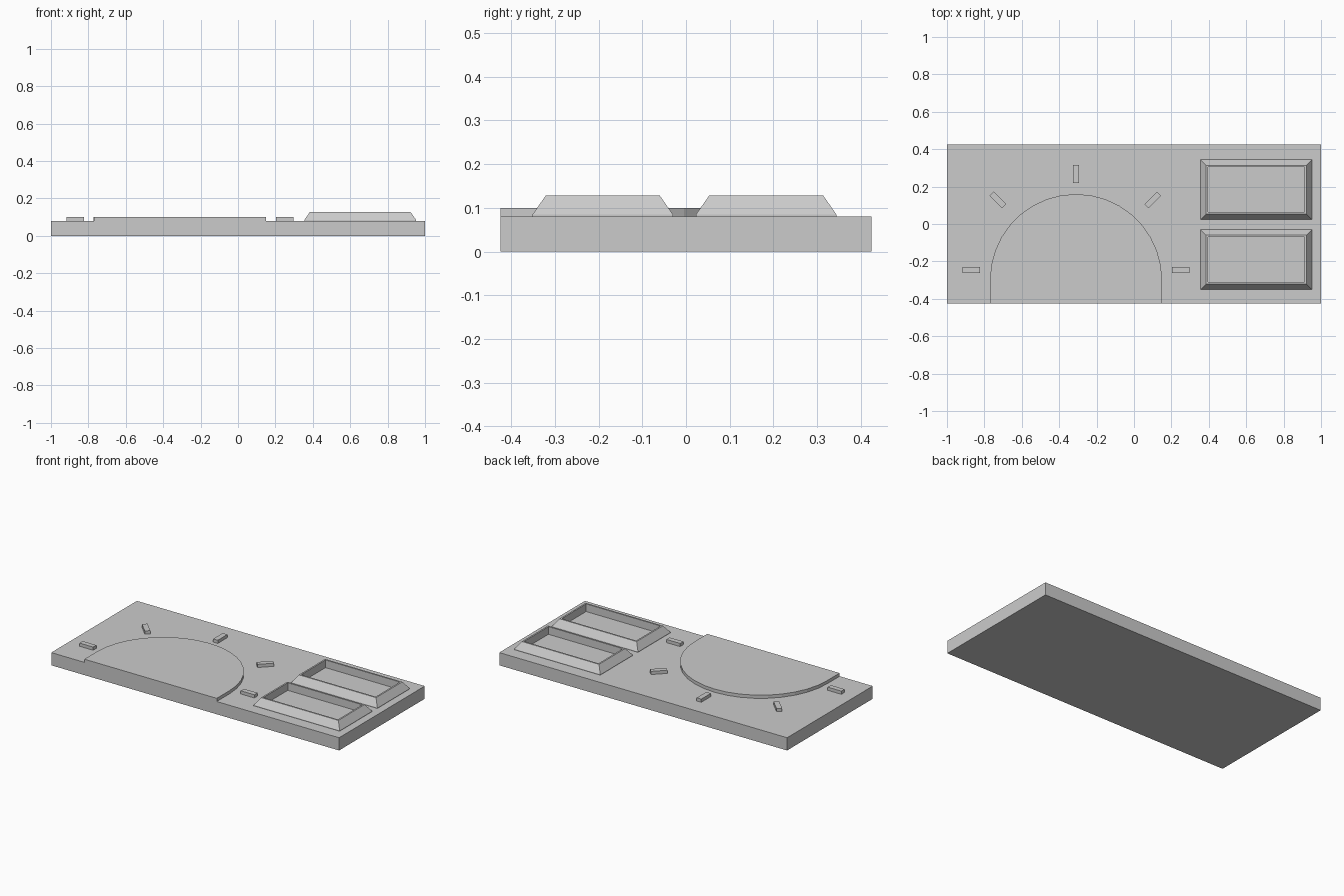
import bpy, bmesh, math
from mathutils import Matrix

if "Cube" in bpy.data.objects:
    bpy.data.objects.remove(bpy.data.objects["Cube"])


def finish(name, bm):
    bmesh.ops.recalc_face_normals(bm, faces=bm.faces)
    me = bpy.data.meshes.new(name)
    bm.to_mesh(me)
    bm.free()
    ob = bpy.data.objects.new(name, me)
    bpy.context.collection.objects.link(ob)
    return ob


def box(name, center, size, angle=0.0):
    bm = bmesh.new()
    m = (Matrix.Translation(center) @ Matrix.Rotation(angle, 4, 'Z')
         @ Matrix.Diagonal((*size, 1)))
    bmesh.ops.create_cube(bm, size=1, matrix=m)
    return finish(name, bm)


def prism(name, outline, z0, z1):
    bm = bmesh.new()
    face = bm.faces.new([bm.verts.new((x, y, z0)) for x, y in outline])
    top = bmesh.ops.extrude_face_region(bm, geom=[face])['geom']
    if face.is_valid is False or len(bm.faces) == len(outline) + 1:
        bm.faces.new([v for v in bm.verts if abs(v.co.z - z0) < 1e-6][:len(outline)])
    for v in top:
        if isinstance(v, bmesh.types.BMVert):
            v.co.z = z1
    return finish(name, bm)


def frame(name, x0, x1, y0, y1, profile):
    # sweep an (inset, height) profile around a rectangle with mitred corners
    bm = bmesh.new()
    loops = []
    for d, z in profile:
        pts = [(x0 + d, y0 + d), (x1 - d, y0 + d), (x1 - d, y1 - d), (x0 + d, y1 - d)]
        loops.append([bm.verts.new((x, y, z)) for x, y in pts])
    n = len(loops)
    for i in range(n):
        a, b = loops[i], loops[(i + 1) % n]
        for j in range(4):
            k = (j + 1) % 4
            bm.faces.new((a[j], a[k], b[k], b[j]))
    return finish(name, bm)


# base slab
box("base_plate", (0, 0, 0.04), (2, 0.85, 0.08))

# raised arched platform, flush with the front edge
cx, cy, r = -0.31, -0.30, 0.46
arch = [(cx - r, -0.425), (cx + r, -0.425)]
arch += [(cx + r * math.cos(math.pi * i / 18), cy + r * math.sin(math.pi * i / 18))
         for i in range(19)]
prism("arched_platform", arch, 0.078, 0.10)

# radial tick marks around the arch
ticks = [(0.25, -0.247, 0), (0.10, 0.128, 45), (-0.31, 0.267, 90),
         (-0.728, 0.128, 135), (-0.87, -0.247, 180)]
for i, (x, y, a) in enumerate(ticks):
    box(f"tick_mark_{i + 1}", (x, y, 0.089), (0.095, 0.032, 0.022), math.radians(a))

# two bevelled rectangular frames
rim = [(0, 0.078), (0, 0.085), (0.03, 0.128), (0.04, 0.128), (0.04, 0.078)]
for name, y0 in (("front_frame", -0.351), ("back_frame", 0.023)):
    frame(name, 0.355, 0.952, y0, y0 + 0.321, rim)
